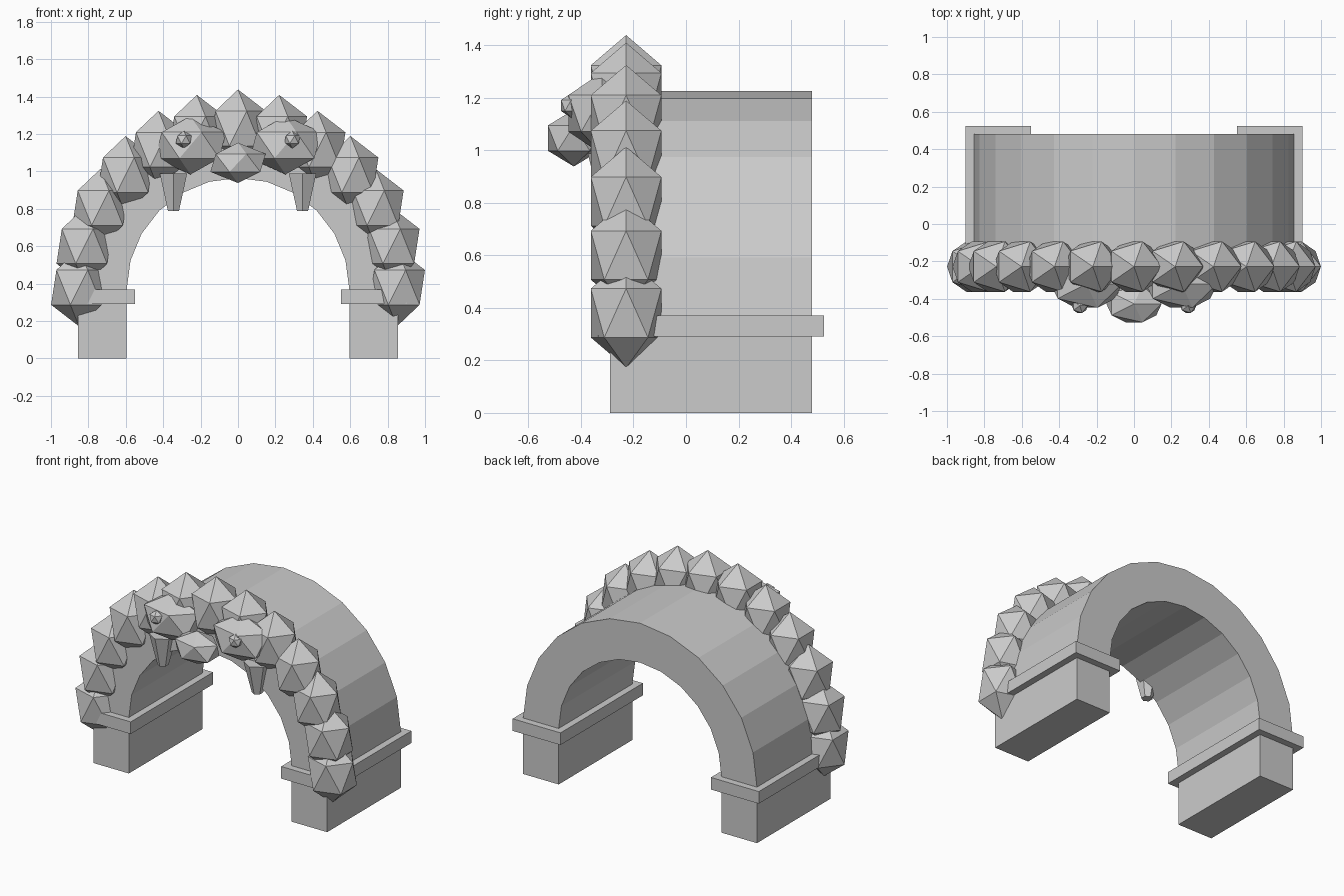
import bpy, bmesh, math

if "Cube" in bpy.data.objects:
    bpy.data.objects.remove(bpy.data.objects["Cube"], do_unlink=True)

stone = bpy.data.materials.new("grey_stone")
stone.use_nodes = True
GREY = (0.6, 0.6, 0.6, 1)
stone.diffuse_color = GREY
stone.node_tree.nodes["Principled BSDF"].inputs["Base Color"].default_value = GREY

FRONT, BACK = -0.29, 0.48
SPRING, INNER, OUTER = 0.37, 0.595, 0.855
STEPS = 12


def finish(bm, name):
    bmesh.ops.recalc_face_normals(bm, faces=bm.faces)
    mesh = bpy.data.meshes.new(name)
    bm.to_mesh(mesh)
    bm.free()
    mesh.materials.append(stone)
    obj = bpy.data.objects.new(name, mesh)
    bpy.context.collection.objects.link(obj)
    return obj


def box(name, low, high):
    bm = bmesh.new()
    bmesh.ops.create_cube(bm, size=1)
    for v in bm.verts:
        v.co = [a + (b - a) * (c + 0.5) for a, b, c in zip(low, high, v.co)]
    return finish(bm, name)


def rock(name, centre, radii):
    bm = bmesh.new()
    bmesh.ops.create_icosphere(bm, subdivisions=1, radius=1)
    bmesh.ops.scale(bm, vec=radii, verts=bm.verts)
    bmesh.ops.translate(bm, vec=centre, verts=bm.verts)
    return finish(bm, name)


# Faceted half-ring vault
bm = bmesh.new()
rings = []
for i in range(STEPS + 1):
    a = math.pi * i / STEPS
    rings.append([bm.verts.new((r * math.cos(a), y, SPRING + r * math.sin(a)))
                  for r, y in ((INNER, FRONT), (OUTER, FRONT), (OUTER, BACK), (INNER, BACK))])
for p, q in zip(rings, rings[1:]):
    for k in range(4):
        n = (k + 1) % 4
        bm.faces.new((p[k], p[n], q[n], q[k]))
bm.faces.new(rings[0])
bm.faces.new(rings[-1])
finish(bm, "arch_vault")

# Piers, ledges, brows, eyes and fangs on both sides
for side, s in (("left", 1), ("right", -1)):
    x0, x1 = sorted((s * INNER, s * OUTER))
    lip = 0.045
    box(side + "_pier", (x0, FRONT, 0), (x1, BACK, 0.29))
    box(side + "_ledge", (x0 - lip, FRONT - lip, 0.29), (x1 + lip, BACK + lip, SPRING))
    rock(side + "_brow", (s * 0.254, -0.32, 1.14), (0.213, 0.15, 0.156))
    rock(side + "_eye", (s * 0.29, -0.437, 1.17), (0.047, 0.045, 0.047))
    bm = bmesh.new()
    bmesh.ops.create_cone(bm, cap_ends=True, segments=6, radius1=0.034,
                          radius2=0.084, depth=0.2)
    bmesh.ops.translate(bm, vec=(s * 0.345, -0.29, 0.888), verts=bm.verts)
    finish(bm, side + "_fang")

# Snout
rock("snout", (0, -0.427, 1.046), (0.165, 0.116, 0.108))

# Row of rocks around the front rim
for i in range(STEPS + 1):
    a = math.pi * i / STEPS
    rock(f"rim_rock_{i + 1}", (0.85 * math.cos(a), -0.228, 0.38 + 0.85 * math.sin(a)),
         (0.167, 0.158, 0.208))
